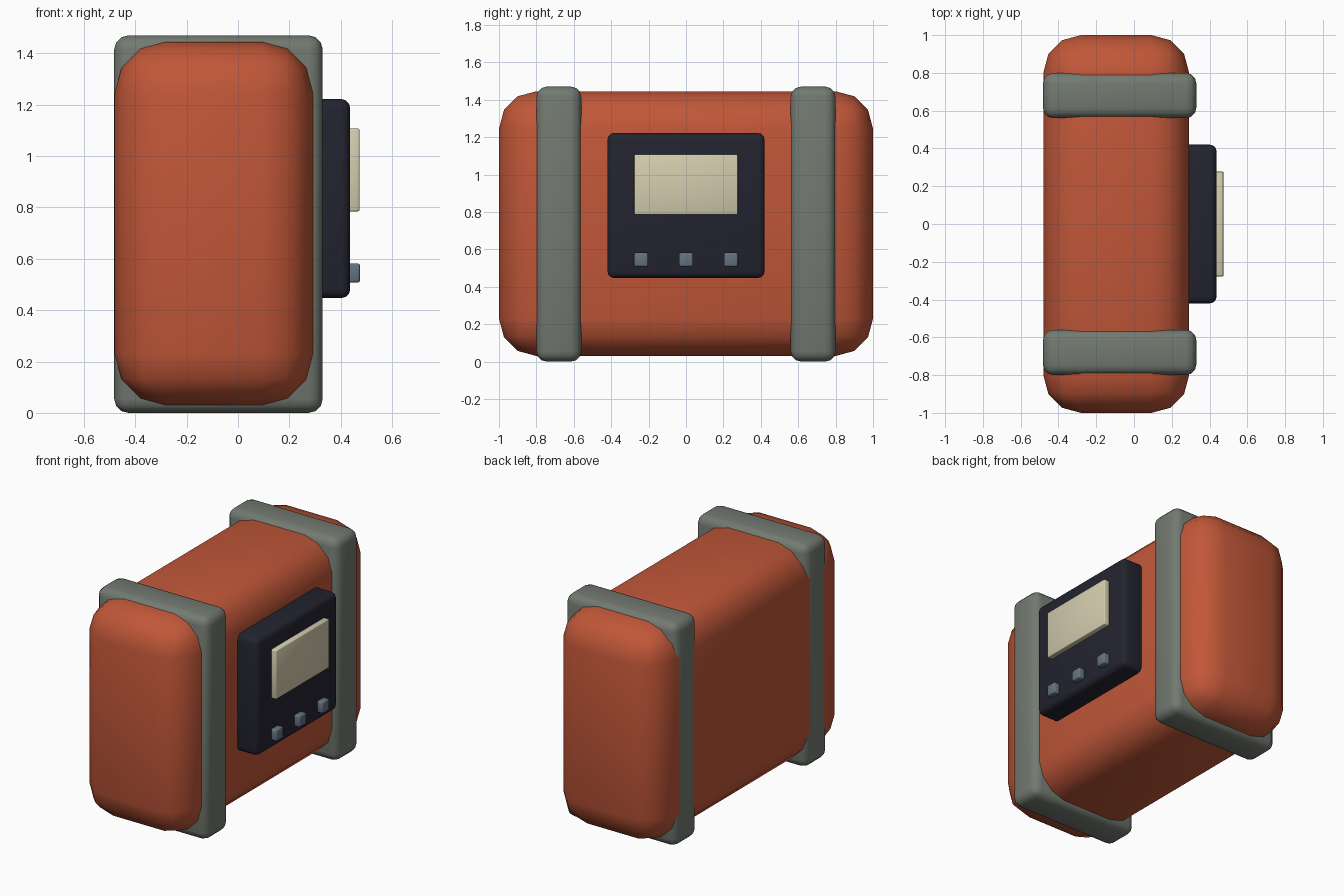
import bpy
import bmesh
import math
from mathutils import Vector

old = bpy.data.objects.get("Cube")
if old:
    bpy.data.objects.remove(old, do_unlink=True)


def material(name, rgb):
    m = bpy.data.materials.new(name)
    m.use_nodes = True
    colour = (*rgb, 1)
    m.diffuse_color = colour
    bsdf = m.node_tree.nodes["Principled BSDF"]
    bsdf.inputs["Base Color"].default_value = colour
    bsdf.inputs["Roughness"].default_value = 0.7
    return m


orange = material("burnt orange", (0.53, 0.095, 0.04))
grey = material("strap grey", (0.17, 0.195, 0.165))
navy = material("dark navy", (0.017, 0.017, 0.03))
cream = material("screen cream", (0.66, 0.61, 0.43))
slate = material("button slate", (0.13, 0.17, 0.22))


def rounded_box(name, low, high, bevel, segments, mat, all_smooth=True):
    """Box between two corners with rounded edges."""
    low, high = Vector(low), Vector(high)
    centre, size = (low + high) / 2, high - low
    bm = bmesh.new()
    bmesh.ops.create_cube(bm, size=1)
    bmesh.ops.scale(bm, vec=size, verts=bm.verts)
    bmesh.ops.bevel(bm, geom=bm.edges[:], offset=bevel, segments=segments,
                    profile=0.5, affect='EDGES', clamp_overlap=True)
    mesh = bpy.data.meshes.new(name)
    bm.to_mesh(mesh)
    bm.free()
    obj = bpy.data.objects.new(name, mesh)
    obj.location = centre
    bpy.context.collection.objects.link(obj)
    mesh.materials.append(mat)
    bpy.ops.object.select_all(action='DESELECT')
    obj.select_set(True)
    bpy.context.view_layer.objects.active = obj
    if all_smooth:
        bpy.ops.object.shade_smooth()
    else:
        bpy.ops.object.shade_smooth_by_angle(angle=math.radians(30))
    return obj


# Main case
rounded_box("case_body", (-0.48, -1, 0.03), (0.292, 1, 1.445), 0.2, 3, orange)

# Bands around both ends
for label, y in (("front", -0.68), ("back", 0.68)):
    rounded_box(label + "_strap", (-0.482, y - 0.12, 0), (0.33, y + 0.12, 1.47),
                0.055, 3, grey)

# Control panel with screen and buttons
rounded_box("control_panel", (0.25, -0.42, 0.447), (0.437, 0.42, 1.222), 0.035, 3, navy)
rounded_box("screen", (0.42, -0.277, 0.785), (0.473, 0.277, 1.107), 0.006, 2, cream)
for label, y in (("front", -0.24), ("middle", 0), ("back", 0.24)):
    rounded_box(label + "_button", (0.40, y - 0.037, 0.508), (0.475, y + 0.037, 0.582),
                0.008, 2, slate)
